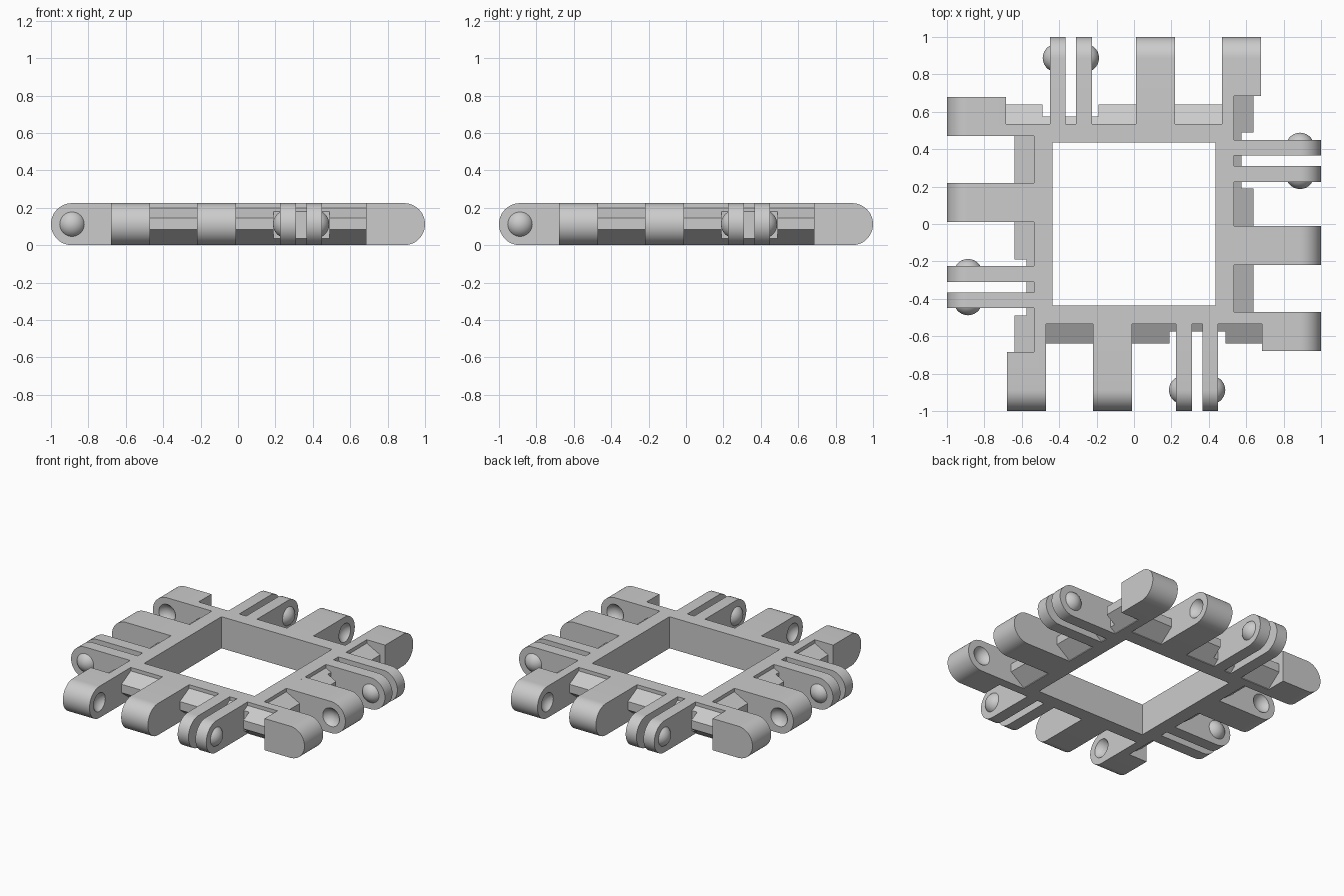
import bpy, bmesh, math
from mathutils import Matrix, Vector

cube = bpy.data.objects.get("Cube")
if cube:
    bpy.data.objects.remove(cube, do_unlink=True)

HEIGHT = 0.225
R = HEIGHT / 2          # rounded finger tip
OUTER, INNER = 0.535, 0.435
PIVOT_Y = -1 + R
BALL_R, BALL_OUT = 0.076, 0.038

grey = bpy.data.materials.new("plain grey")
grey.use_nodes = True
colour = (0.6, 0.6, 0.6, 1)
grey.diffuse_color = colour
grey.node_tree.nodes["Principled BSDF"].inputs["Base Color"].default_value = colour


def finish(bm, name):
    """Turn a bmesh into a mesh with smooth curves and sharp corners."""
    bmesh.ops.recalc_face_normals(bm, faces=bm.faces)
    for f in bm.faces:
        f.smooth = True
    for e in bm.edges:
        e.smooth = len(e.link_faces) == 2 and e.calc_face_angle(0) < math.radians(30)
    mesh = bpy.data.meshes.new(name)
    bm.to_mesh(mesh)
    bm.free()
    if not mesh.materials:
        mesh.materials.append(grey)
    return mesh


def place(mesh, name, turn=0):
    ob = bpy.data.objects.new(name, mesh)
    ob.rotation_euler.z = turn
    bpy.context.collection.objects.link(ob)
    return ob


def prism(profile, x0, x1):
    """Extrude a (y, z) profile along x."""
    bm = bmesh.new()
    face = bm.faces.new([bm.verts.new((x0, y, z)) for y, z in profile])
    ext = bmesh.ops.extrude_face_region(bm, geom=[face])
    verts = [v for v in ext["geom"] if isinstance(v, bmesh.types.BMVert)]
    bmesh.ops.translate(bm, verts=verts, vec=(x1 - x0, 0, 0))
    return bm


def finger_profile():
    pts = [(-OUTER, 0), (-OUTER, HEIGHT)]
    for i in range(25):
        a = math.pi / 2 + math.pi * i / 24
        pts.append((PIVOT_Y + R * math.cos(a), R + R * math.sin(a)))
    return pts


def wedge_profile(depth):
    t = depth / 0.105
    y = -OUTER - depth
    return [(-OUTER, 0.2), (y, 0.2 - 0.055 * t), (y, 0.005 + 0.08 * t), (-OUTER, 0.005)]


def ball(x):
    bm = bmesh.new()
    m = Matrix.Translation((x, PIVOT_Y, R)) @ Matrix.Rotation(math.pi / 2, 4, "Y")
    bmesh.ops.create_uvsphere(bm, u_segments=32, v_segments=20, radius=BALL_R, matrix=m)
    return bm


def dome(face_x, side):
    """Round cap standing out of a clip finger."""
    bm = ball(face_x + side * (BALL_OUT - BALL_R))
    geom = bm.verts[:] + bm.edges[:] + bm.faces[:]
    cut = bmesh.ops.bisect_plane(bm, geom=geom, plane_co=(face_x - side * 0.005, 0, 0),
                                 plane_no=(-side, 0, 0), clear_outer=True)
    rim = [e for e in cut["geom_cut"] if isinstance(e, bmesh.types.BMEdge)]
    bmesh.ops.edgeloop_fill(bm, edges=rim)
    return bm


def carve(bm, cutters, name):
    """Subtract cutter shapes from a solid and return the resulting mesh."""
    body = place(finish(bm, name), name)
    helpers = []
    for c in cutters:
        h = place(finish(c, "cutter"), "cutter")
        h.hide_render = True
        mod = body.modifiers.new("cut", "BOOLEAN")
        mod.operation, mod.solver, mod.object = "DIFFERENCE", "EXACT", h
        helpers.append(h)
    graph = bpy.context.evaluated_depsgraph_get()
    mesh = bpy.data.meshes.new_from_object(body.evaluated_get(graph))
    for ob in [body] + helpers:
        bpy.data.objects.remove(ob, do_unlink=True)
    out = bmesh.new()
    out.from_mesh(mesh)
    for f in out.faces:
        f.material_index = 0
    return finish(out, name)


# Square frame
bm = bmesh.new()
rings = []
for half, z in ((OUTER, 0), (OUTER, HEIGHT), (INNER, HEIGHT), (INNER, 0)):
    rings.append([bm.verts.new((sx * half, sy * half, z))
                  for sx, sy in ((-1, -1), (1, -1), (1, 1), (-1, 1))])
for a, b in zip(rings, rings[1:] + rings[:1]):
    for i in range(4):
        j = (i + 1) % 4
        bm.faces.new((a[i], a[j], b[j], b[i]))
place(finish(bm, "frame"), "frame")

parts = {}

# Socket fingers with facing dimples
corner_cut = prism([(-0.685, -0.1), (-0.685, 0.4), (-0.4, 0.4), (-0.4, -0.1)], -0.8, -OUTER)
parts["corner_finger"] = carve(
    prism(finger_profile(), -0.68, -0.47),
    [corner_cut, ball(-0.47 - BALL_OUT + BALL_R)], "corner_finger")
parts["middle_finger"] = carve(
    prism(finger_profile(), -0.22, -0.01),
    [ball(-0.22 + BALL_OUT - BALL_R)], "middle_finger")

# Pair of thin clip fingers with domes on their outer sides
for label, x0, x1, face_x, side in (("left", 0.365, 0.45, 0.45, 1),
                                    ("right", 0.225, 0.31, 0.225, -1)):
    parts[label + "_clip"] = finish(prism(finger_profile(), x0, x1), "clip")
    parts[label + "_clip_dome"] = finish(dome(face_x, side), "clip_dome")

# Sloped ridges between the fingers, shallower beside the clip
FULL, SHALLOW = 0.105, 0.04
for i, (x0, x1, depth) in enumerate((
        (-0.47, -0.22, FULL), (-0.01, 0.19, FULL), (0.19, 0.225, SHALLOW),
        (0.31, 0.365, SHALLOW), (0.45, 0.49, SHALLOW), (0.49, 0.685, FULL))):
    parts[f"ridge_{i + 1}"] = finish(prism(wedge_profile(depth), x0, x1), "ridge")

# Repeat the set on all four sides
for k, side in enumerate(("front", "left", "back", "right")):
    for name, mesh in parts.items():
        place(mesh, f"{side}_{name}", k * math.pi / 2)
